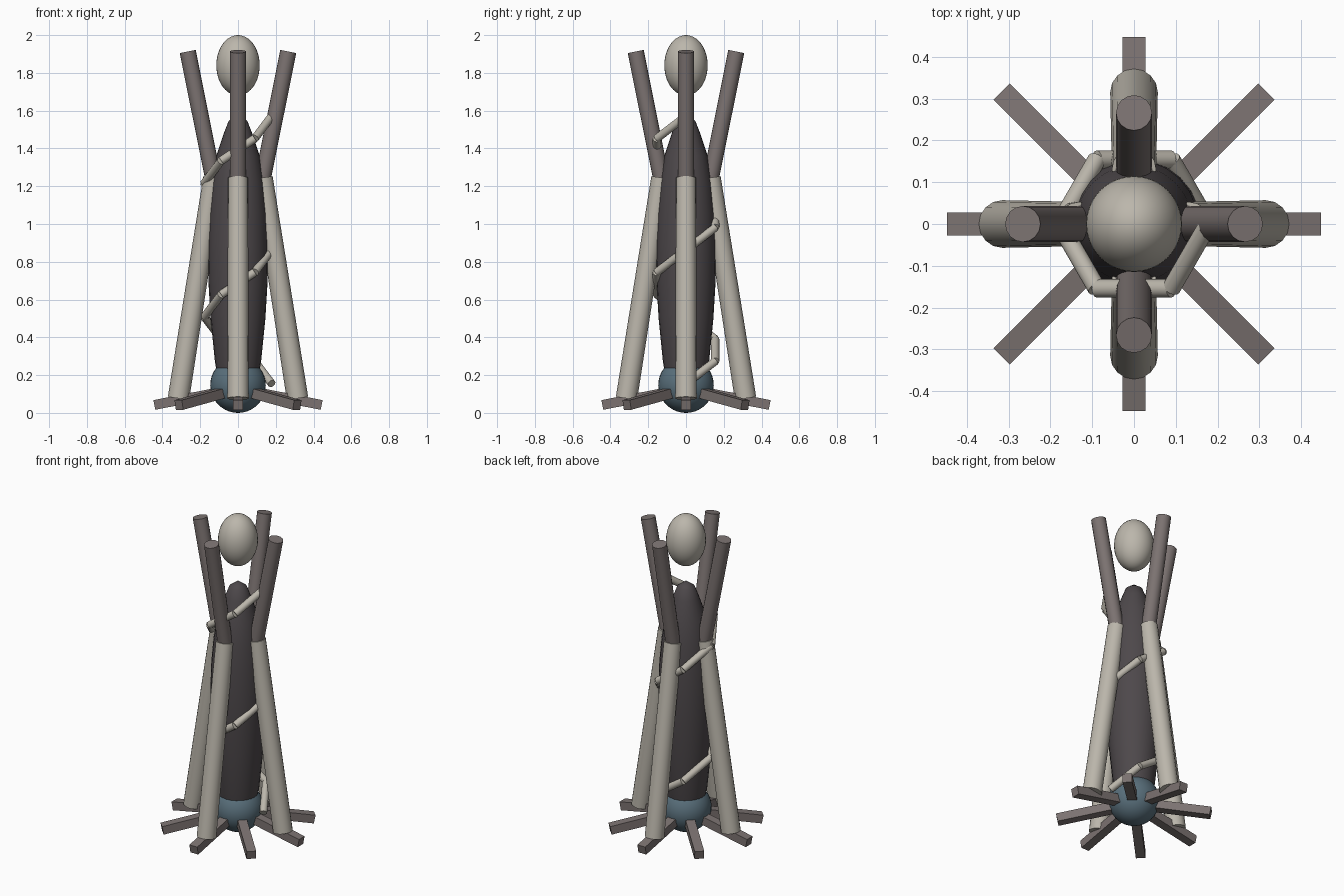
import bpy, bmesh, math
from mathutils import Vector, Matrix

if "Cube" in bpy.data.objects:
    bpy.data.objects.remove(bpy.data.objects["Cube"])


def material(name, rgb):
    m = bpy.data.materials.new(name)
    m.diffuse_color = (*rgb, 1)
    m.use_nodes = True
    m.node_tree.nodes["Principled BSDF"].inputs["Base Color"].default_value = m.diffuse_color
    return m


PALE = material("pale_stone", (0.50, 0.47, 0.41))
BROWN = material("brown_grey", (0.20, 0.17, 0.165))
DARK = material("dark_core", (0.075, 0.065, 0.07))
BLUE = material("slate_blue", (0.10, 0.16, 0.20))


def finish(name, bm, mat, smooth=True):
    bmesh.ops.recalc_face_normals(bm, faces=bm.faces[:])
    mesh = bpy.data.meshes.new(name)
    bm.to_mesh(mesh)
    bm.free()
    mesh.materials.append(mat)
    obj = bpy.data.objects.new(name, mesh)
    bpy.context.collection.objects.link(obj)
    if smooth:
        bpy.ops.object.select_all(action='DESELECT')
        obj.select_set(True)
        bpy.context.view_layer.objects.active = obj
        bpy.ops.object.shade_smooth_by_angle(angle=math.radians(35))
    return obj


def rod(bm, a, b, r1, r2, sides):
    """Capped cylinder from a to b."""
    a, b = Vector(a), Vector(b)
    rot = (b - a).to_track_quat('Z', 'Y').to_matrix().to_4x4()
    bmesh.ops.create_cone(bm, cap_ends=True, segments=sides, radius1=r1, radius2=r2,
                          depth=(b - a).length,
                          matrix=Matrix.Translation((a + b) / 2) @ rot)


def polar(r, angle, z):
    return Vector((r * math.cos(angle), r * math.sin(angle), z))


def ball(name, z, rxy, rz, mat):
    bm = bmesh.new()
    bmesh.ops.create_uvsphere(bm, u_segments=32, v_segments=20, radius=1,
                              matrix=Matrix.Translation((0, 0, z)) @ Matrix.Diagonal((rxy, rxy, rz, 1)))
    finish(name, bm, mat)


# Floating egg and base ball
ball("top_egg", 1.84, 0.115, 0.16, PALE)
ball("base_ball", 0.147, 0.147, 0.147, BLUE)

# Spindle-shaped core, turned from a profile
profile = [(0, 0.19), (0.108, 0.19), (0.122, 0.27), (0.145, 0.5), (0.157, 0.7), (0.16, 0.88),
           (0.154, 1.06), (0.14, 1.22), (0.115, 1.36), (0.075, 1.48), (0.05, 1.545), (0, 1.58)]
bm = bmesh.new()
verts = [bm.verts.new((r, 0, z)) for r, z in profile]
edges = [bm.edges.new(p) for p in zip(verts, verts[1:])]
bmesh.ops.spin(bm, geom=verts + edges, axis=(0, 0, 1), cent=(0, 0, 0),
               angle=math.tau, steps=24, use_duplicate=False)
bmesh.ops.remove_doubles(bm, verts=bm.verts[:], dist=1e-4)
finish("core", bm, DARK)

# Four leaning legs with outward-flaring upper struts
for i in range(4):
    ang = i * math.pi / 2
    bm = bmesh.new()
    rod(bm, polar(0.315, ang, 0.077), polar(0.131, ang, 1.245), 0.057, 0.053, 16)
    finish(f"leg_{i + 1}", bm, PALE)
    bm = bmesh.new()
    rod(bm, polar(0.131, ang, 1.24), polar(0.266, ang, 1.913), 0.043, 0.043, 16)
    finish(f"upper_strut_{i + 1}", bm, BROWN)

# Eight sloping square feet around the ball
for i in range(8):
    ang = i * math.pi / 4
    inner, outer = Vector((0.10, 0, 0.109)), Vector((0.443, 0, 0.042))
    d = outer - inner
    tilt = Matrix.Rotation(math.atan2(-d.z, d.x), 4, 'Y')
    bm = bmesh.new()
    bmesh.ops.create_cube(bm, size=1, matrix=Matrix.Rotation(ang, 4, 'Z')
                          @ Matrix.Translation((inner + outer) / 2) @ tilt
                          @ Matrix.Diagonal((d.length, 0.055, 0.052, 1)))
    finish(f"foot_{i + 1}", bm, BROWN, smooth=False)

# Spiral of straight tubes, six per turn, two turns
points = [polar(0.178, i * math.pi / 3, 0.155 + i * 0.118) for i in range(13)]
bm = bmesh.new()
for a, b in zip(points, points[1:]):
    rod(bm, a, b, 0.022, 0.022, 12)
finish("spiral_tube", bm, PALE)
